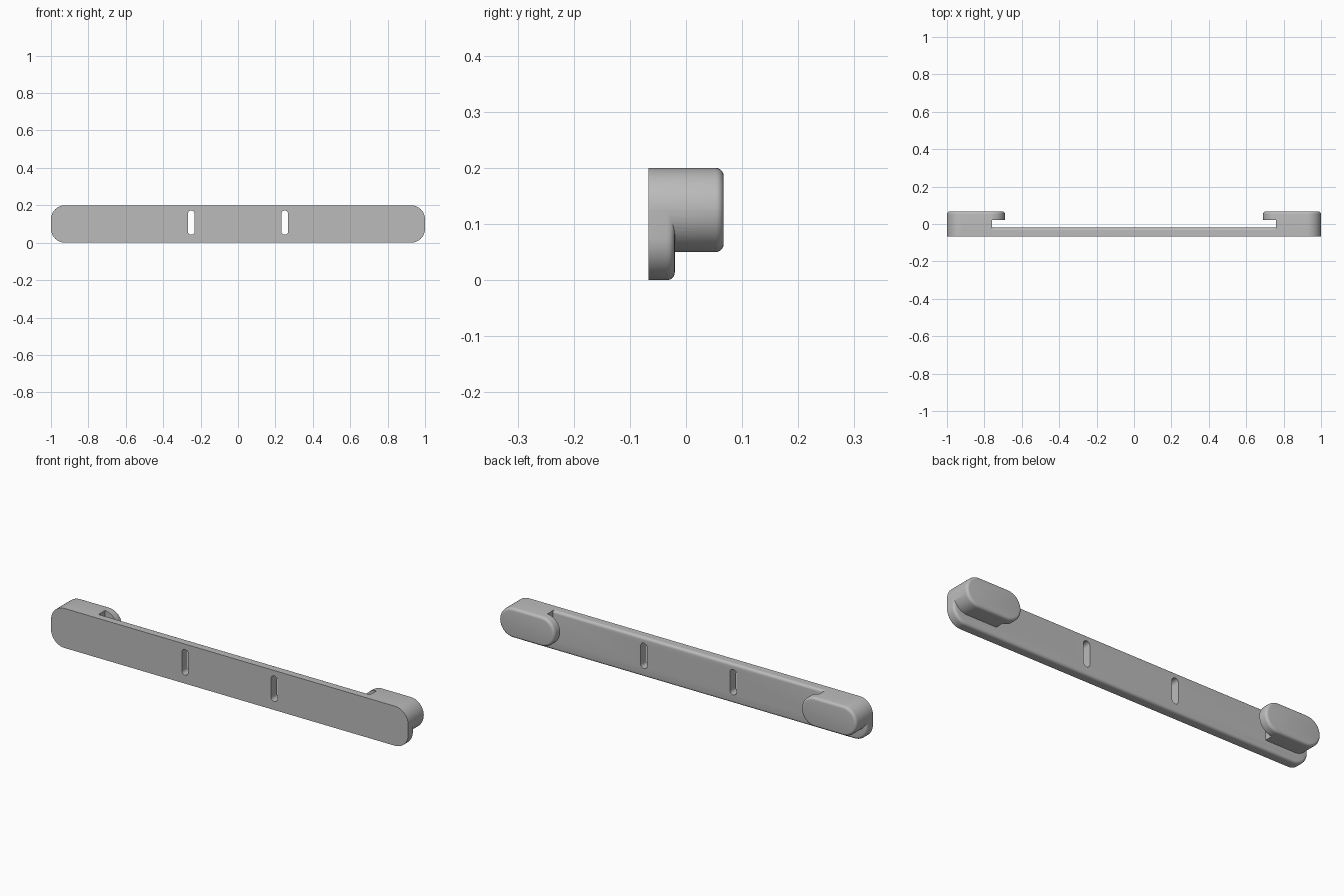
import bpy, bmesh
from math import radians, sin, cos, pi

if "Cube" in bpy.data.objects:
    bpy.data.objects.remove(bpy.data.objects["Cube"])

FRONT, PLATE_BACK, LIP_FRONT, BACK = -0.067, -0.02, 0.022, 0.067

grey = bpy.data.materials.new("satin grey")
grey.use_nodes = True
COLOUR = (0.5, 0.5, 0.5, 1)
grey.diffuse_color = COLOUR
grey.node_tree.nodes["Principled BSDF"].inputs["Base Color"].default_value = COLOUR


def rounded_slab(name, x0, x1, z0, z1, y0, y1, radius, bevel=0, steps=12):
    """Rounded rectangle in the xz plane, extruded along y, with a soft back rim."""
    bm = bmesh.new()
    centres = [(x1 - radius, z1 - radius), (x0 + radius, z1 - radius),
               (x0 + radius, z0 + radius), (x1 - radius, z0 + radius)]
    ring = []
    for quarter, (cx, cz) in enumerate(centres):
        for i in range(steps + 1):
            a = (quarter + i / steps) * pi / 2
            ring.append(bm.verts.new((cx + radius * cos(a), y0, cz + radius * sin(a))))
    bmesh.ops.remove_doubles(bm, verts=ring, dist=1e-5)
    face = bm.faces.new(list(bm.verts))
    grown = bmesh.ops.extrude_face_region(bm, geom=[face])["geom"]
    for v in grown:
        if isinstance(v, bmesh.types.BMVert):
            v.co.y = y1
    if bevel:
        rim = [e for e in bm.edges if all(abs(v.co.y - y1) < 1e-5 for v in e.verts)]
        bmesh.ops.bevel(bm, geom=rim, offset=bevel, segments=5, profile=0.5,
                        affect='EDGES')
    bmesh.ops.recalc_face_normals(bm, faces=bm.faces)
    mesh = bpy.data.meshes.new(name)
    bm.to_mesh(mesh)
    bm.free()
    mesh.materials.append(grey)
    obj = bpy.data.objects.new(name, mesh)
    bpy.context.collection.objects.link(obj)
    return obj


def combine(target, tool, operation):
    """Apply a boolean and remove the tool."""
    mod = target.modifiers.new(operation, 'BOOLEAN')
    mod.operation, mod.object, mod.solver = operation, tool, 'EXACT'
    bpy.context.view_layer.objects.active = target
    bpy.ops.object.modifier_apply(modifier=mod.name)
    bpy.data.objects.remove(tool)


# Long back plate
bracket = rounded_slab("bracket_bar", -1, 1, 0, 0.2, FRONT, PLATE_BACK, 0.075, 0.014)

for side in (-1, 1):
    # Hook: rounded block with the gap behind the plate cut away
    xs = sorted((side * 0.69, side))
    hook = rounded_slab("hook", *xs, 0.05, 0.2, FRONT, BACK, 0.0749, 0.014)
    xs = sorted((side * 0.5, side * 0.76))
    gap = rounded_slab("gap_cutter", *xs, -0.1, 0.4, -0.2, LIP_FRONT, 0.001, steps=1)
    combine(hook, gap, 'DIFFERENCE')
    combine(bracket, hook, 'UNION')

    # Screw slot
    x = side * 0.25
    slot = rounded_slab("slot_cutter", x - 0.018, x + 0.018, 0.043, 0.172,
                        -0.2, 0.2, 0.0179, steps=8)
    combine(bracket, slot, 'DIFFERENCE')

bpy.ops.object.select_all(action='DESELECT')
bracket.select_set(True)
bpy.context.view_layer.objects.active = bracket
bpy.ops.object.shade_smooth_by_angle(angle=radians(35))
